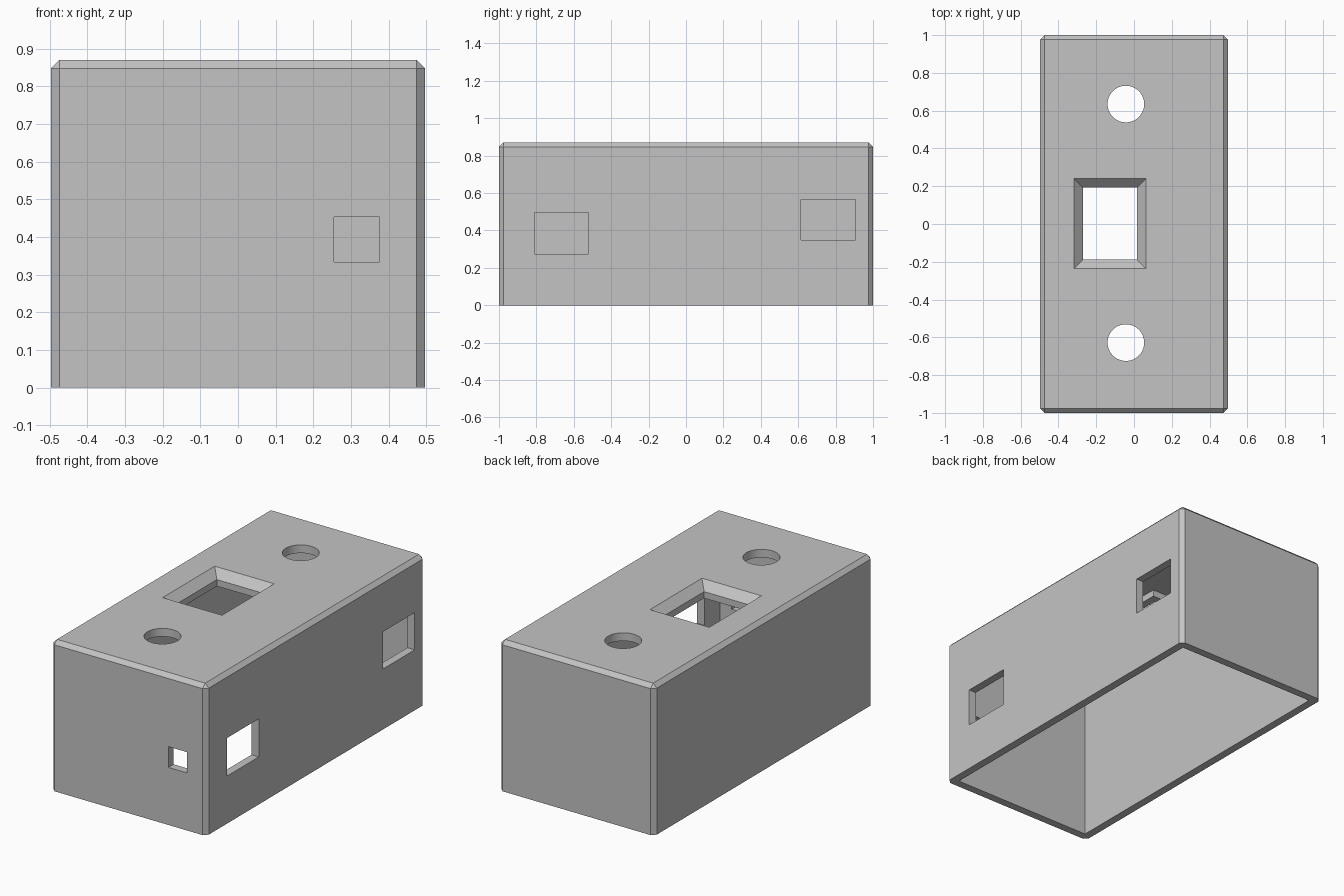
import bpy
import bmesh
from mathutils import Matrix, Vector

if "Cube" in bpy.data.objects:
    bpy.data.objects.remove(bpy.data.objects["Cube"])

HALF_X, HALF_Y, HEIGHT = 0.497, 1.0, 0.87
WALL, CHAMFER = 0.047, 0.023
CEILING = HEIGHT - WALL

grey = bpy.data.materials.new("plain grey")
grey.use_nodes = True
grey.diffuse_color = (0.55, 0.55, 0.55, 1)
grey.node_tree.nodes["Principled BSDF"].inputs["Base Color"].default_value = grey.diffuse_color


def finish(name, bm):
    mesh = bpy.data.meshes.new(name)
    bmesh.ops.recalc_face_normals(bm, faces=bm.faces)
    bm.to_mesh(mesh)
    bm.free()
    mesh.materials.append(grey)
    obj = bpy.data.objects.new(name, mesh)
    bpy.context.collection.objects.link(obj)
    return obj


def box_mesh(low, high):
    low, high = Vector(low), Vector(high)
    bm = bmesh.new()
    bmesh.ops.create_cube(bm, size=1, matrix=Matrix.Translation((low + high) / 2)
                          @ Matrix.Diagonal((*(high - low), 1)))
    return bm


def box(name, low, high):
    return finish(name, box_mesh(low, high))


def combine(target, tool, operation):
    """Bake one boolean into the target and discard the tool."""
    mod = target.modifiers.new("combine", "BOOLEAN")
    mod.object, mod.operation, mod.solver = tool, operation, "EXACT"
    graph = bpy.context.evaluated_depsgraph_get()
    mesh = bpy.data.meshes.new_from_object(target.evaluated_get(graph))
    target.modifiers.clear()
    target.data = mesh
    bpy.data.objects.remove(tool)


# Outer shell: every edge chamfered except those of the open bottom
bm = box_mesh((-HALF_X, -HALF_Y, 0), (HALF_X, HALF_Y, HEIGHT))
edges = [e for e in bm.edges if max(v.co.z for v in e.verts) > 0]
bmesh.ops.bevel(bm, geom=edges, offset=CHAMFER, segments=1, affect="EDGES")
case = finish("enclosure", bm)

# Hollow interior, open underneath
combine(case, box("cavity", (WALL - HALF_X, WALL - HALF_Y, -0.1),
                  (HALF_X - WALL, HALF_Y - WALL, CEILING)), "DIFFERENCE")

# Collar hanging below the display opening
X0, X1, Y0, Y1 = -0.317, 0.063, -0.236, 0.24
DEPTH = 0.085
combine(case, box("collar", (X0, Y0, HEIGHT - DEPTH), (X1, Y1, CEILING + 0.02)), "UNION")

# Display opening: straight throat with a sloped surround
throat = ((X0 + WALL, Y0 + WALL), (X1 - WALL, Y1 - WALL))
combine(case, box("throat", (*throat[0], HEIGHT - 0.2), (*throat[1], HEIGHT + 0.1)), "DIFFERENCE")
bm = box_mesh((X0, Y0, HEIGHT - WALL), (X1, Y1, HEIGHT + WALL))
middle = Vector(((X0 + X1) / 2, (Y0 + Y1) / 2, 0))
for v in bm.verts:
    inset = WALL if v.co.z < HEIGHT else -WALL
    v.co.x += inset if v.co.x < middle.x else -inset
    v.co.y += inset if v.co.y < middle.y else -inset
combine(case, finish("sloped_surround", bm), "DIFFERENCE")

# Round holes in the top
for y in (-0.628, 0.635):
    bm = bmesh.new()
    bmesh.ops.create_cone(bm, cap_ends=True, segments=48, radius1=0.097, radius2=0.097,
                          depth=0.3, matrix=Matrix.Translation((-0.043, y, HEIGHT)))
    combine(case, finish("round_hole", bm), "DIFFERENCE")

# Side ports and the small front port
for y0, y1, z0, z1 in ((-0.81, -0.52, 0.275, 0.495), (0.615, 0.905, 0.35, 0.565)):
    combine(case, box("side_port", (HALF_X - 0.1, y0, z0), (HALF_X + 0.1, y1, z1)), "DIFFERENCE")
combine(case, box("front_port", (0.255, -HALF_Y - 0.1, 0.333),
                  (0.375, -HALF_Y + 0.1, 0.453)), "DIFFERENCE")

# Smooth only the hole walls, keeping chamfers crisp
bpy.ops.object.select_all(action="DESELECT")
case.select_set(True)
bpy.context.view_layer.objects.active = case
bpy.ops.object.shade_smooth_by_angle(angle=0.35)
